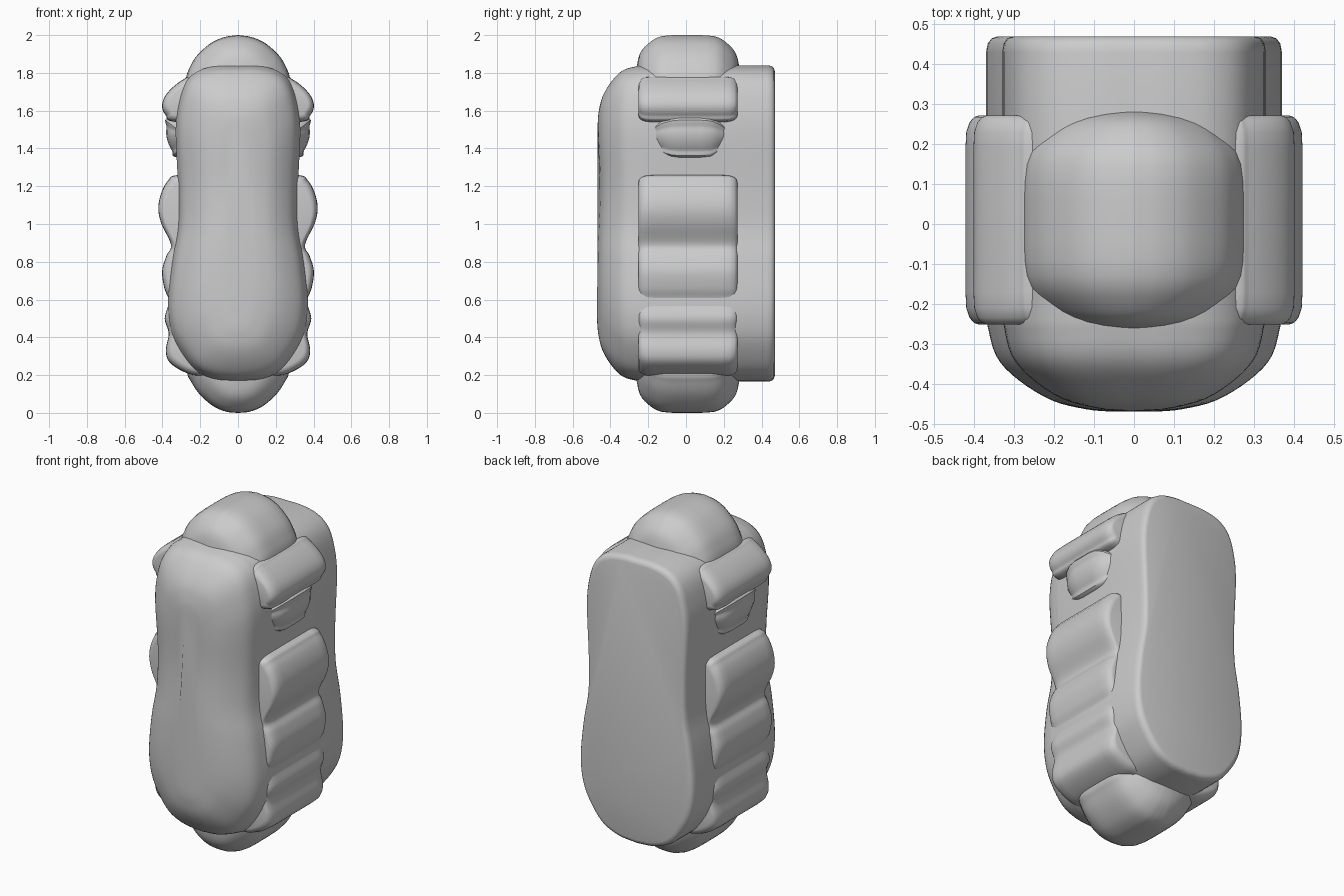
import bpy, bmesh, math
from mathutils import Vector

cube = bpy.data.objects.get("Cube")
if cube:
    bpy.data.objects.remove(cube, do_unlink=True)

grey = bpy.data.materials.new("plain grey")
grey.use_nodes = True
colour = (0.6, 0.6, 0.6, 1)
grey.diffuse_color = colour
grey.node_tree.nodes["Principled BSDF"].inputs["Base Color"].default_value = colour


def spline(points, steps=5):
    """Smooth curve through the points (Catmull-Rom)."""
    p = [Vector(q) for q in points]
    p = [2 * p[0] - p[1]] + p + [2 * p[-1] - p[-2]]
    out = []
    for a, b, c, d in zip(p, p[1:], p[2:], p[3:]):
        for i in range(steps):
            t = i / steps
            out.append(b + 0.5 * t * (c - a + t * (2*a - 5*b + 4*c - d + t * (3*(b - c) + d - a))))
    return out + [p[-2]]


def pillow(name, half, rings):
    """Loft a mirrored x-z outline along y; each ring is (y, inset)."""
    right = spline(half)
    outline = right + [Vector((-v.x, v.y)) for v in reversed(right) if v.x > 1e-4]
    width = max(v.x for v in right)
    top, low = max(v.y for v in right), min(v.y for v in right)
    mid, tall = (top + low) / 2, (top - low) / 2
    bm = bmesh.new()
    loops = []
    for y, inset in rings:
        sx, sz = 1 - inset / width, 1 - inset / tall
        loops.append([bm.verts.new((v.x * sx, y, mid + (v.y - mid) * sz)) for v in outline])
    n = len(outline)
    for a, b in zip(loops, loops[1:]):
        for i in range(n):
            j = (i + 1) % n
            bm.faces.new((a[i], a[j], b[j], b[i]))
    bm.faces.new(loops[0])
    bm.faces.new(loops[-1])
    bmesh.ops.recalc_face_normals(bm, faces=bm.faces)
    mesh = bpy.data.meshes.new(name)
    bm.to_mesh(mesh)
    bm.free()
    mesh.materials.append(grey)
    obj = bpy.data.objects.new(name, mesh)
    bpy.context.collection.objects.link(obj)
    bpy.ops.object.select_all(action="DESELECT")
    obj.select_set(True)
    bpy.context.view_layer.objects.active = obj
    bpy.ops.object.shade_smooth_by_angle(angle=math.radians(40))
    return obj


# Peanut-shaped body: domed front, flat back with a soft rim
front = [(v.x, v.y) for v in spline([(-0.47, 0.31), (-0.464, 0.25), (-0.442, 0.165),
                                    (-0.39, 0.08), (-0.33, 0.025), (-0.24, 0)], 4)]
body = pillow("body",
              [(0, 1.84), (0.1, 1.838), (0.2, 1.815), (0.27, 1.76), (0.31, 1.66), (0.33, 1.5),
               (0.318, 1.2), (0.32, 0.98), (0.35, 0.8), (0.37, 0.6), (0.36, 0.46),
               (0.32, 0.35), (0.23, 0.23), (0.12, 0.178), (0, 0.165)],
              front + [(0.43, 0), (0.452, 0.004), (0.465, 0.014), (0.47, 0.03)])
for v in body.data.vertices:
    if v.co.y < -0.2:
        v.co.y += 0.014 * math.exp(-((v.co.z - 1.2) / 0.25) ** 2)

# Rounded core showing as a dome above and below
pillow("core",
       [(0, 2), (0.07, 1.99), (0.14, 1.96), (0.21, 1.9), (0.25, 1.84), (0.277, 1.76), (0.28, 1.6),
        (0.28, 0.4), (0.27, 0.22), (0.245, 0.16), (0.2, 0.095), (0.13, 0.035), (0.06, 0.006), (0, 0)],
       [(v.x, v.y) for v in spline([(-0.265, 0.19), (-0.245, 0.1), (-0.2, 0.045), (-0.13, 0.006),
                                    (0, 0), (0.15, 0.006), (0.22, 0.045), (0.265, 0.1), (0.287, 0.19)], 3)])

# Ridges that run through the body and stick out on both sides
ends = [(-0.252, 0.034), (-0.248, 0.022), (-0.235, 0.01), (-0.21, 0.002), (-0.17, 0),
        (0.19, 0), (0.23, 0.002), (0.255, 0.01), (0.268, 0.022), (0.272, 0.034)]
pillow("upper_ridge",
       [(0, 1.78), (0.24, 1.78), (0.29, 1.765), (0.35, 1.72), (0.39, 1.67), (0.402, 1.62),
        (0.382, 1.575), (0.33, 1.54), (0, 1.53)], ends)
pillow("lower_ridges",
       [(0, 1.26), (0.31, 1.26), (0.37, 1.23), (0.408, 1.16), (0.422, 1.08), (0.405, 1),
        (0.355, 0.89), (0.38, 0.83), (0.402, 0.75), (0.39, 0.66), (0.366, 0.59), (0.388, 0.5),
        (0.367, 0.42), (0.382, 0.33), (0.36, 0.265), (0.27, 0.21), (0.18, 0.195), (0, 0.195)], ends)

# Low side pads under the upper ridge
pillow("side_pad",
       [(0, 1.58), (0.35, 1.57), (0.378, 1.51), (0.376, 1.45), (0.35, 1.39), (0.31, 1.35), (0, 1.35)],
       [(-0.17, 0.06), (-0.13, 0.025), (-0.08, 0.005), (-0.04, 0),
        (0.08, 0), (0.13, 0.005), (0.17, 0.025), (0.21, 0.06)])
